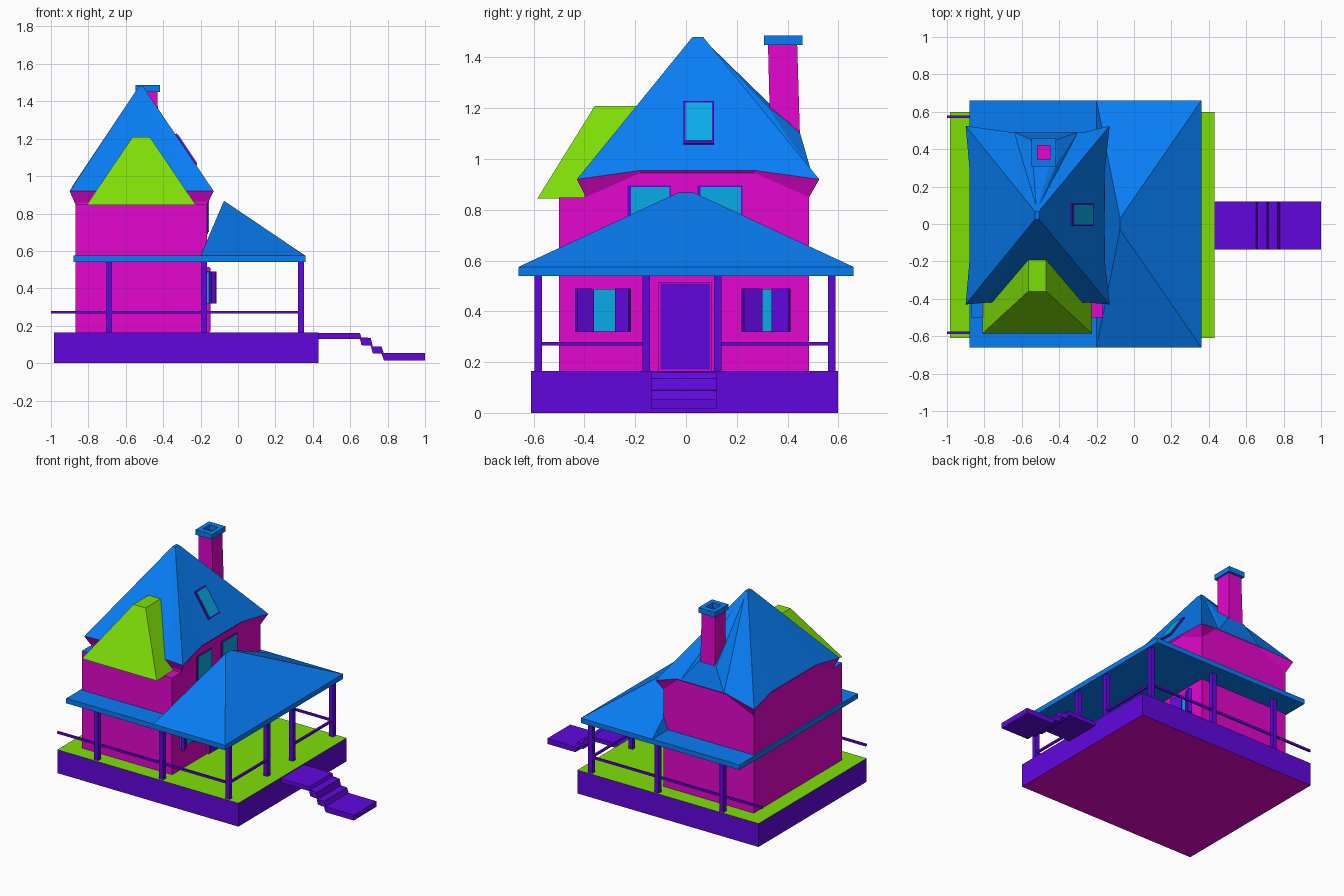
import bpy, bmesh, math
from mathutils import Vector, Matrix

if "Cube" in bpy.data.objects:
    bpy.data.objects.remove(bpy.data.objects["Cube"])


def material(name, rgb):
    m = bpy.data.materials.new(name)
    m.diffuse_color = (*[(c / 255) ** 2.2 for c in rgb], 1)
    m.use_nodes = True
    m.node_tree.nodes["Principled BSDF"].inputs["Base Color"].default_value = m.diffuse_color
    return m


BLUE = material("roof_blue", (16, 125, 245))
PINK = material("wall_pink", (228, 14, 205))
PURPLE = material("wood_purple", (98, 15, 222))
GREEN = material("trim_green", (125, 222, 15))
CYAN = material("glass_cyan", (16, 170, 230))


def finish(name, bm, mat):
    bmesh.ops.remove_doubles(bm, verts=bm.verts, dist=1e-5)
    bmesh.ops.recalc_face_normals(bm, faces=bm.faces)
    me = bpy.data.meshes.new(name)
    bm.to_mesh(me)
    bm.free()
    ob = bpy.data.objects.new(name, me)
    bpy.context.collection.objects.link(ob)
    me.materials.append(mat)
    return ob


def box(name, x, y, z, mat, spin=0.0):
    """Box from (min, max) ranges, optionally turned about z at its centre."""
    bm = bmesh.new()
    bmesh.ops.create_cube(bm, size=1)
    bm.transform(Matrix.Diagonal((x[1] - x[0], y[1] - y[0], z[1] - z[0], 1)))
    bm.transform(Matrix.Rotation(spin, 4, 'Z'))
    bm.transform(Matrix.Translation([(a + b) / 2 for a, b in (x, y, z)]))
    return finish(name, bm, mat)


def hull(name, points, mat):
    bm = bmesh.new()
    vs = [bm.verts.new(p) for p in points]
    r = bmesh.ops.convex_hull(bm, input=vs)
    bmesh.ops.delete(bm, geom=[v for v in r["geom_interior"] if isinstance(v, bmesh.types.BMVert)], context='VERTS')
    bmesh.ops.dissolve_limit(bm, angle_limit=0.01, verts=bm.verts, edges=bm.edges)
    return finish(name, bm, mat)


def bridge(bm, a, b):
    """Skin between two closed loops of the same length; repeated points give triangles."""
    n = len(a)
    for i in range(n):
        quad = [a[i], a[(i + 1) % n], b[(i + 1) % n], b[i]]
        pts = [p for k, p in enumerate(quad) if (Vector(p) - Vector(quad[k - 1])).length > 1e-6]
        bm.faces.new([bm.verts.new(p) for p in pts])


# Base: purple sides, green floor, pink underside
base = box("base", (-.985, .43), (-.61, .598), (0, .165), PURPLE)
base.data.materials.append(GREEN)
base.data.materials.append(PINK)
for p in base.data.polygons:
    p.material_index = 1 if p.normal.z > .5 else 2 if p.normal.z < -.5 else 0

# Steps
steps = [(.43, .16), (.652, .16), (.66, .138), (.71, .135), (.72, .09), (.768, .088), (.78, .053),
         (1, .053), (1, .015), (.78, .015), (.768, .05), (.72, .053), (.71, .093), (.66, .096),
         (.652, .13), (.43, .13)]
bm = bmesh.new()
f = bm.faces.new([bm.verts.new((x, -.137, z)) for x, z in steps])
r = bmesh.ops.extrude_face_region(bm, geom=[f])
bmesh.ops.translate(bm, vec=(0, .257, 0), verts=[v for v in r["geom"] if isinstance(v, bmesh.types.BMVert)])
finish("front_steps", bm, PURPLE)

# Walls
box("lower_walls", (-.87, -.165), (-.5, .485), (.165, .848), PINK)
box("upper_walls", (-.87, -.165), (-.40, .485), (.845, .945), PINK)
box("wall_corner_cap", (-.87, -.81), (-.5, -.41), (.845, .852), BLUE)

# Main roof with flared eaves, soffit below
eaves = [(-.13, -.43, .92), (-.158, -.18, .955), (-.158, .27, .955), (-.13, .525, .92),
         (-.27, .49, .955), (-.65, .49, .955), (-.9, .525, .92), (-.88, .3, .955),
         (-.88, -.2, .955), (-.9, -.43, .92), (-.78, -.42, .92), (-.25, -.42, .92)]
peak = [(-.508, .025, 1.48), (-.508, .068, 1.48), (-.53, .068, 1.48), (-.53, .025, 1.48)]
bm = bmesh.new()
bridge(bm, eaves, [peak[i] for i in (0, 0, 1, 1, 1, 2, 2, 2, 3, 3, 3, 0)])
bm.faces.new([bm.verts.new(p) for p in peak])
finish("main_roof", bm, BLUE)
soffit = [(min(max(x, -.87), -.165), min(max(y, -.395), .485), .85 if z < .93 else .945)
          for x, y, z in eaves]
bm = bmesh.new()
bridge(bm, eaves, soffit)
finish("roof_soffit", bm, PINK)

# Dormer on the front side
hull("front_dormer", [(-.81, -.585, .845), (-.225, -.585, .845), (-.81, -.38, .845), (-.225, -.38, .845),
                      (-.565, -.36, 1.208), (-.47, -.36, 1.208), (-.565, -.185, 1.208),
                      (-.47, -.185, 1.208)], GREEN)

# Chimney with a roof saddle and open cap
hull("chimney_saddle", [(-.52, .065, 1.475), (-.55, .45, 1.1), (-.415, .45, 1.1), (-.55, .32, 1.205),
                        (-.415, .32, 1.205), (-.64, .492, .955), (-.3, .492, .955), (-.52, .2, .955)], BLUE)


def rect(x0, x1, y0, y1, z):
    return [(x0, y0, z), (x1, y0, z), (x1, y1, z), (x0, y1, z)]


hull("chimney", rect(-.54, -.425, .333, .45, 1.05) + rect(-.535, -.43, .323, .438, 1.45), PINK)
outer, inner = (-.547, -.418, .307, .458), (-.515, -.45, .345, .42)
bm = bmesh.new()
loops = [rect(*outer, 1.45), rect(*outer, 1.486), rect(*inner, 1.486), rect(*inner, 1.45)]
for i in range(4):
    bridge(bm, loops[i], loops[(i + 1) % 4])
finish("chimney_cap", bm, BLUE)

# Porch roof: slab around the house and hipped top
box("porch_roof_slab", (-.88, .36), (-.66, .66), (.54, .575), BLUE)
hull("porch_roof", rect(-.2, .36, -.66, .66, .575) + [(-.075, -.03, .868), (-.075, .03, .868)], BLUE)

# Porch posts and rails
for side, y in (("left", -.582), ("right", .574)):
    for i, x in enumerate((-.69, -.183, .336)):
        box(f"{side}_post_{i}", (x - .016, x + .016), (y - .015, y + .015), (.165, .54), PURPLE)
    box(f"{side}_rail", (-1, .336), (y - .007, y + .007), (.266, .28), PURPLE)
for i, (y, end) in enumerate(((-.157, -.582), (.125, .574))):
    box(f"entry_post_{i}", (.32, .352), (y - .015, y + .015), (.165, .54), PURPLE)
    box(f"entry_rail_{i}", (.329, .343), (min(y, end), max(y, end)), (.266, .28), PURPLE)

# Door
box("door_frame", (-.17, -.152), (-.108, .102), (.165, .515), PINK)
box("door", (-.17, -.148), (-.1, .094), (.17, .509), PURPLE)

# Lower windows with open shutters
for i, (a, b, c, d) in enumerate(((-.44, -.36, -.28, -.215), (.215, .305, .335, .415))):
    box(f"lower_window_{i}", (-.17, -.155), (a + .03, d - .03), (.32, .488), CYAN)
    for name, lo, hi, s in (("near", a, b, 1), ("far", c, d, -1)):
        m, w = (lo + hi) / 2, (hi - lo) / 2
        box(f"shutter_{name}_{i}", (-.155, -.13), (m - w * .88, m + w * .88), (.318, .49), PURPLE,
            s * math.radians(22))

# Upper windows
for i, (a, b) in enumerate(((-.23, -.06), (.045, .222))):
    box(f"upper_window_frame_{i}", (-.172, -.16), (a, b), (.69, .895), PURPLE)
    box(f"upper_window_glass_{i}", (-.172, -.156), (a + .013, b - .005), (.70, .89), CYAN)

# Skylight lying on the east roof slope
for name, w, h, lift, mat in (("skylight_frame", .12, .2, .016, PURPLE), ("skylight_glass", .104, .18, .02, CYAN)):
    ob = box(name, (-h / 2, h / 2), (-w / 2, w / 2), (-.01, lift), mat)
    ob.rotation_euler.y = math.atan2(.525, .35)
    ob.location = (-.286, .05, 1.136)
